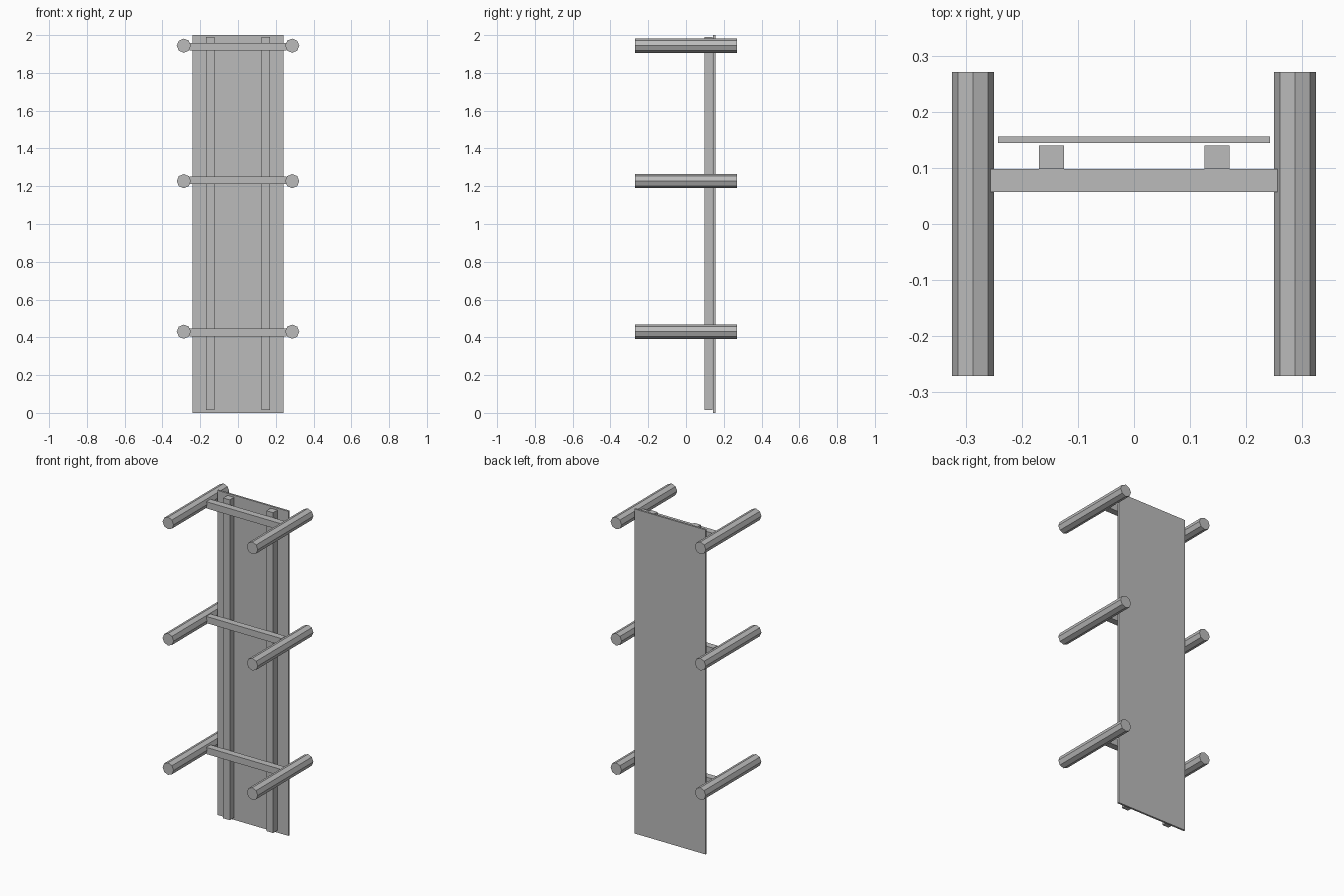
import bpy
from math import radians
from mathutils import Matrix

cube = bpy.data.objects.get("Cube")
if cube:
    bpy.data.objects.remove(cube, do_unlink=True)

# Single grey finish
grey = bpy.data.materials.new("plain_grey")
grey.use_nodes = True
colour = (0.5, 0.5, 0.5, 1)
grey.diffuse_color = colour
grey.node_tree.nodes["Principled BSDF"].inputs["Base Color"].default_value = colour


def finish(name):
    obj = bpy.context.object
    obj.name = obj.data.name = name
    obj.data.materials.append(grey)


def box(name, x, y, z):
    """Box spanning the (low, high) range given on each axis."""
    spans = (x, y, z)
    bpy.ops.mesh.primitive_cube_add(size=1, location=[(a + b) / 2 for a, b in spans])
    bpy.context.object.data.transform(Matrix.Diagonal([b - a for a, b in spans]).to_4x4())
    finish(name)


def peg(name, x, z):
    """Eight-sided rod lying front to back."""
    bpy.ops.mesh.primitive_cylinder_add(vertices=8, radius=0.0375, depth=0.542, location=(x, 0, z))
    bpy.context.object.data.transform(Matrix.Rotation(radians(90), 4, "X"))
    finish(name)


# Backboard and its two uprights
box("back_panel", (-0.242, 0.242), (0.144, 0.156), (0, 2))
for side, x in (("right", -0.147), ("left", 0.148)):
    box(side + "_upright", (x - 0.0225, x + 0.0225), (0.098, 0.14), (0.016, 1.99))

# Three crossbars, each carrying a pair of pegs
for level, peg_z, bar_z in (("lower", 0.43, 0.425), ("middle", 1.227, 1.232), ("upper", 1.944, 1.939)):
    box(level + "_crossbar", (-0.256, 0.256), (0.057, 0.098), (bar_z - 0.0205, bar_z + 0.0205))
    for side, x in (("right", -0.287), ("left", 0.287)):
        peg(f"{level}_{side}_peg", x, peg_z)
